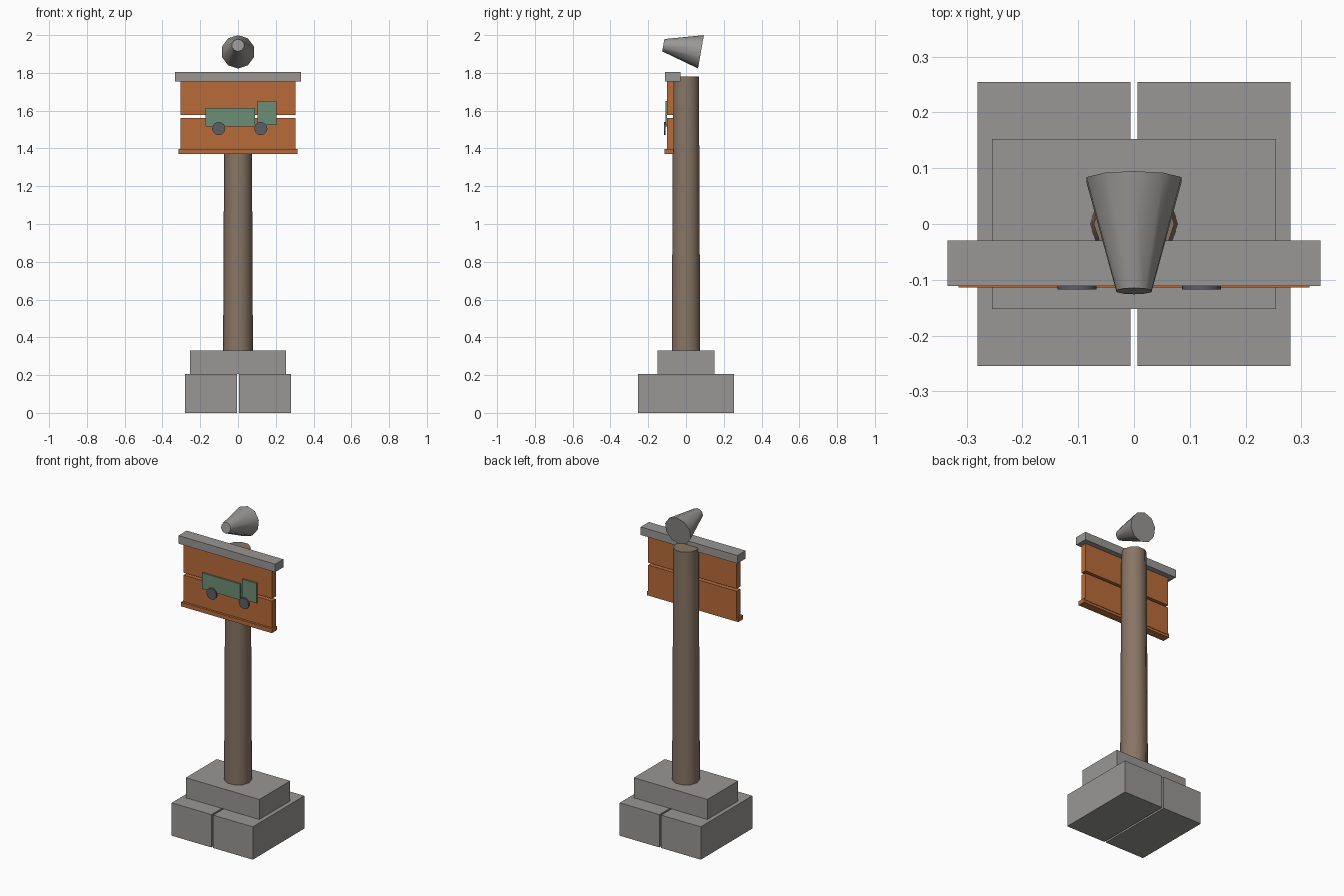
import bpy
import math

if "Cube" in bpy.data.objects:
    bpy.data.objects.remove(bpy.data.objects["Cube"])


def material(name, r, g, b):
    m = bpy.data.materials.new(name)
    m.diffuse_color = (r, g, b, 1)
    m.use_nodes = True
    m.node_tree.nodes["Principled BSDF"].inputs["Base Color"].default_value = m.diffuse_color
    return m


STONE = material("stone grey", 0.32, 0.31, 0.30)
WOOD = material("post brown", 0.25, 0.18, 0.13)
ORANGE = material("board orange", 0.48, 0.147, 0.042)
GREEN = material("truck green", 0.15, 0.27, 0.18)
DARK = material("wheel dark grey", 0.11, 0.11, 0.13)


def box(name, mat, x, y, z):
    """Box spanning the given (min, max) ranges."""
    bpy.ops.mesh.primitive_cube_add(size=1, location=[(a + b) / 2 for a, b in (x, y, z)])
    o = bpy.context.object
    o.name = name
    o.scale = [b - a for a, b in (x, y, z)]
    bpy.ops.object.transform_apply(location=False, rotation=False, scale=True)
    o.data.materials.append(mat)
    return o


def cone(name, mat, sides, r1, r2, depth, loc, rot):
    bpy.ops.mesh.primitive_cone_add(vertices=sides, radius1=r1, radius2=r2, depth=depth,
                                    location=loc, rotation=rot)
    o = bpy.context.object
    o.name = name
    o.data.materials.append(mat)
    bpy.ops.object.shade_smooth_by_angle(angle=math.radians(40))
    return o


# Stone footing: two blocks with a narrow gap, and a slab on top
box("base_block_left", STONE, (-0.28, -0.006), (-0.254, 0.254), (0, 0.205))
box("base_block_right", STONE, (0.006, 0.28), (-0.254, 0.254), (0, 0.205))
box("base_slab", STONE, (-0.254, 0.254), (-0.152, 0.152), (0.205, 0.33))

# Tapered post
cone("post", WOOD, 10, 0.079, 0.072, 1.45, (0, 0, 1.055), (0, 0, math.pi / 2))

# Sign boards, bottom trim and cap
box("lower_board", ORANGE, (-0.305, 0.305), (-0.10, -0.063), (1.385, 1.562))
box("upper_board", ORANGE, (-0.305, 0.305), (-0.10, -0.063), (1.577, 1.755))
box("bottom_trim", ORANGE, (-0.314, 0.314), (-0.114, -0.066), (1.37, 1.396))
box("sign_cap", STONE, (-0.334, 0.334), (-0.111, -0.03), (1.755, 1.805))

# Truck picture on the boards
box("truck_bed", GREEN, (-0.172, 0.09), (-0.109, -0.10), (1.515, 1.615))
box("truck_cab", GREEN, (0.104, 0.205), (-0.109, -0.10), (1.525, 1.65))
for side, x in (("rear", -0.102), ("front", 0.121)):
    cone(side + "_wheel", DARK, 12, 0.035, 0.035, 0.009, (x, -0.1125, 1.505), (math.pi / 2, 0, 0))

# Floating horn above the post, tilted down towards the back
cone("horn", STONE, 10, 0.033, 0.0895, 0.2025, (0, -0.0205, 1.929),
     (math.radians(-100), 0, 0))
